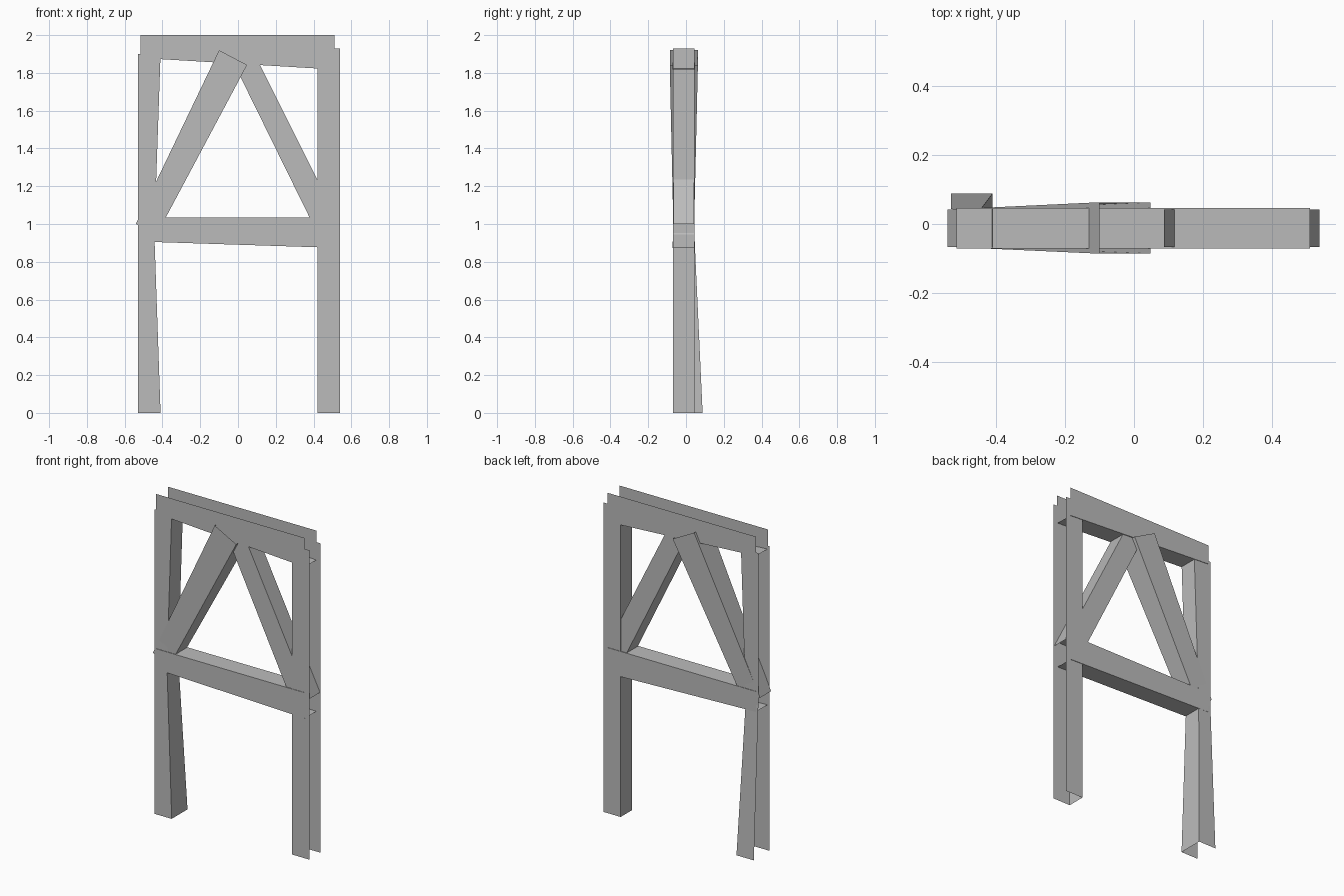
import bpy
import bmesh

cube = bpy.data.objects.get("Cube")
if cube:
    bpy.data.objects.remove(cube, do_unlink=True)

# Plain grey sheet metal
GREY = (0.5, 0.5, 0.5, 1.0)
metal = bpy.data.materials.new("grey_metal")
metal.use_nodes = True
metal.diffuse_color = GREY
metal.node_tree.nodes["Principled BSDF"].inputs["Base Color"].default_value = GREY


def channel(name, stations, walls):
    """Loft thin sheets through stations (edge a xz, edge b xz, front y, back y).
    walls names the closed narrow sides; the ends stay open."""
    bm = bmesh.new()
    rings = []
    for a, b, front, back in stations:
        rings.append({
            "af": bm.verts.new((a[0], front, a[1])),
            "bf": bm.verts.new((b[0], front, b[1])),
            "bb": bm.verts.new((b[0], back, b[1])),
            "ab": bm.verts.new((a[0], back, a[1])),
        })
    # Edge a is on the viewer's left of edge b when looking along the channel
    sides = [("af", "bf"), ("bb", "ab")]
    if "a" in walls:
        sides.append(("ab", "af"))
    if "b" in walls:
        sides.append(("bf", "bb"))
    for lo, hi in zip(rings, rings[1:]):
        for p, q in sides:
            bm.faces.new((lo[p], lo[q], hi[q], hi[p]))
    mesh = bpy.data.meshes.new(name)
    bm.to_mesh(mesh)
    bm.free()
    mesh.materials.append(metal)
    obj = bpy.data.objects.new(name, mesh)
    bpy.context.collection.objects.link(obj)
    return obj


LEG = (-0.068, 0.044)
BEAM = (-0.071, 0.047)
BRACE = (-0.066, 0.042)

# Legs: channels open to the outside, the left-hand one splayed at the foot
channel("splayed_leg", [
    ((-0.53, 0), (-0.41, 0), -0.068, 0.088),
    ((-0.53, 0.95), (-0.443, 0.95), *LEG),
    ((-0.53, 1.9), (-0.41, 1.9), *LEG),
], "b")
channel("straight_leg", [
    ((0.42, 0), (0.54, 0), *LEG),
    ((0.42, 1.93), (0.54, 1.93), *LEG),
], "a")

# Cross beams: the top one is open upward, the middle one is closed
channel("top_beam", [
    ((0.51, 1.818), (0.51, 2.0), *BEAM),
    ((-0.515, 1.879), (-0.515, 2.0), *BEAM),
], "a")
channel("middle_beam", [
    ((0.51, 0.874), (0.51, 1.034), *BEAM),
    ((-0.515, 0.907), (-0.515, 1.034), *BEAM),
], "ab")

# Diagonal braces: closed on both narrow sides, open at the ends
channel("flared_brace", [
    ((-0.541, 1.0), (-0.43, 0.945), *BRACE),
    ((-0.1, 1.92), (0.048, 1.842), -0.086, 0.063),
], "ab")
channel("straight_brace", [
    ((0.423, 0.945), (0.537, 1.0), *BRACE),
    ((-0.022, 1.85), (0.087, 1.902), *BRACE),
], "ab")
